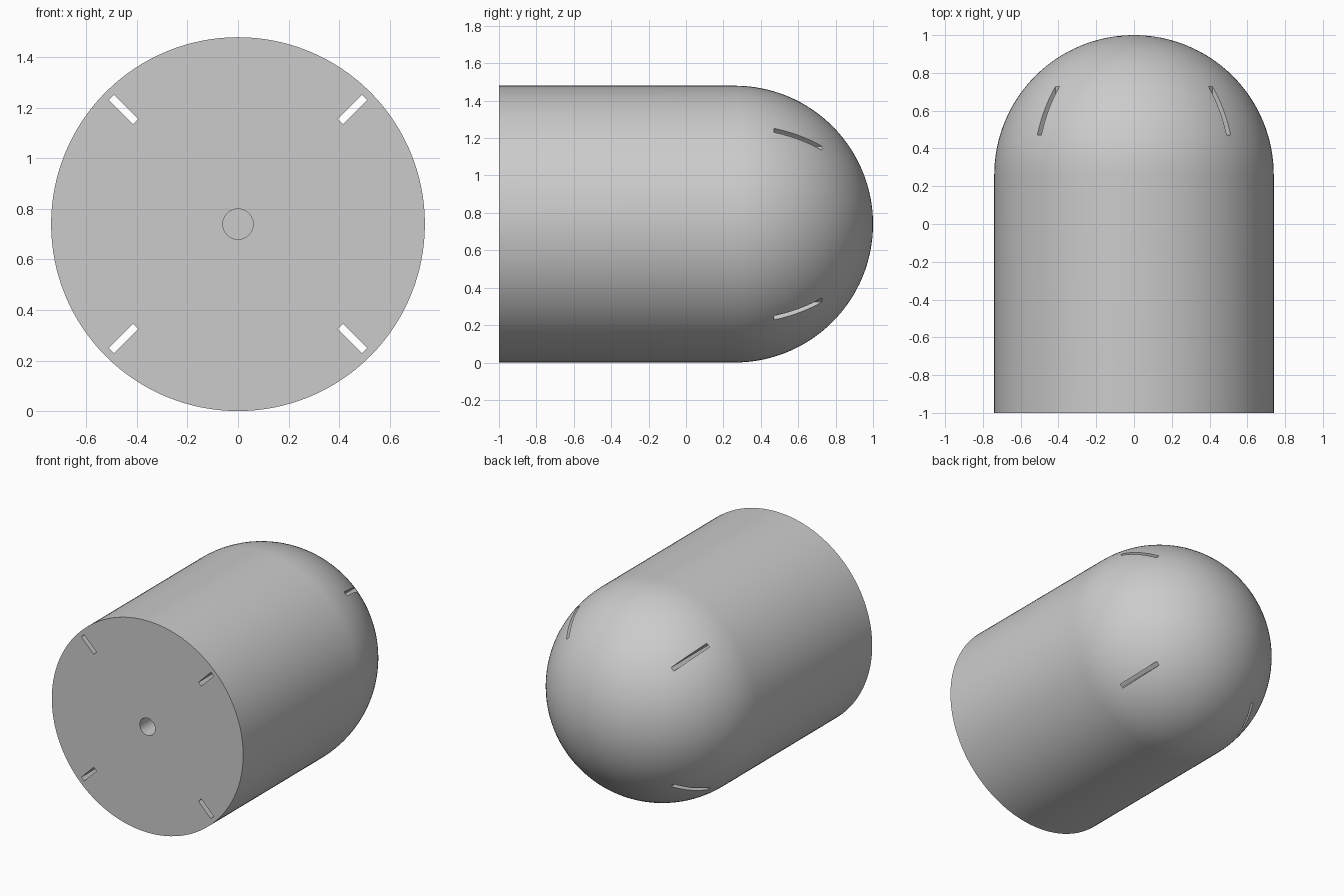
import bpy, bmesh
from math import sin, cos, pi, radians
from mathutils import Matrix, Vector

if "Cube" in bpy.data.objects:
    bpy.data.objects.remove(bpy.data.objects["Cube"])

R = 0.74             # body radius, also axis height
DOME_Y = 0.26        # where the dome starts
HOLE_R, HOLE_END = 0.06, -0.4
SLOT_IN, SLOT_OUT, SLOT_W = 0.573, 0.709, 0.03


def make_object(name, bm):
    bmesh.ops.recalc_face_normals(bm, faces=bm.faces)
    mesh = bpy.data.meshes.new(name)
    bm.to_mesh(mesh)
    bm.free()
    obj = bpy.data.objects.new(name, mesh)
    bpy.context.collection.objects.link(obj)
    return obj


# Domed body with blind centre hole, turned about the y axis
profile = [(0, HOLE_END), (HOLE_R, HOLE_END), (HOLE_R, -1), (R, -1)]
steps = 32
profile += [(R * cos(i / steps * pi / 2), DOME_Y + R * sin(i / steps * pi / 2))
            for i in range(steps)]
profile.append((0, 1))
bm = bmesh.new()
verts = [bm.verts.new((r, y, R)) for r, y in profile]
edges = [bm.edges.new(pair) for pair in zip(verts, verts[1:])]
bmesh.ops.spin(bm, geom=verts + edges, cent=(0, 0, R), axis=(0, 1, 0),
               angle=2 * pi, steps=128)
bmesh.ops.remove_doubles(bm, verts=bm.verts, dist=1e-5)
bmesh.ops.dissolve_degenerate(bm, dist=1e-6, edges=bm.edges)
body = make_object("domed_body", bm)

# Four diagonal slots running right through, front to back
bm = bmesh.new()
for k in range(4):
    place = (Matrix.Translation((0, 0, R))
             @ Matrix.Rotation(radians(45 + 90 * k), 4, 'Y')
             @ Matrix.Translation(((SLOT_IN + SLOT_OUT) / 2, 0, 0))
             @ Matrix.Diagonal(Vector((SLOT_OUT - SLOT_IN, 3, SLOT_W, 1))))
    bmesh.ops.create_cube(bm, size=1, matrix=place)
cutter = make_object("slot_cutter", bm)
cutter.hide_render = True

cut = body.modifiers.new("slots", 'BOOLEAN')
cut.operation = 'DIFFERENCE'
cut.solver = 'EXACT'
cut.object = cutter
bpy.ops.object.select_all(action='DESELECT')
body.select_set(True)
bpy.context.view_layer.objects.active = body
bpy.ops.object.modifier_apply(modifier=cut.name)
bpy.data.objects.remove(cutter)
bpy.ops.object.shade_smooth_by_angle(angle=radians(30))
